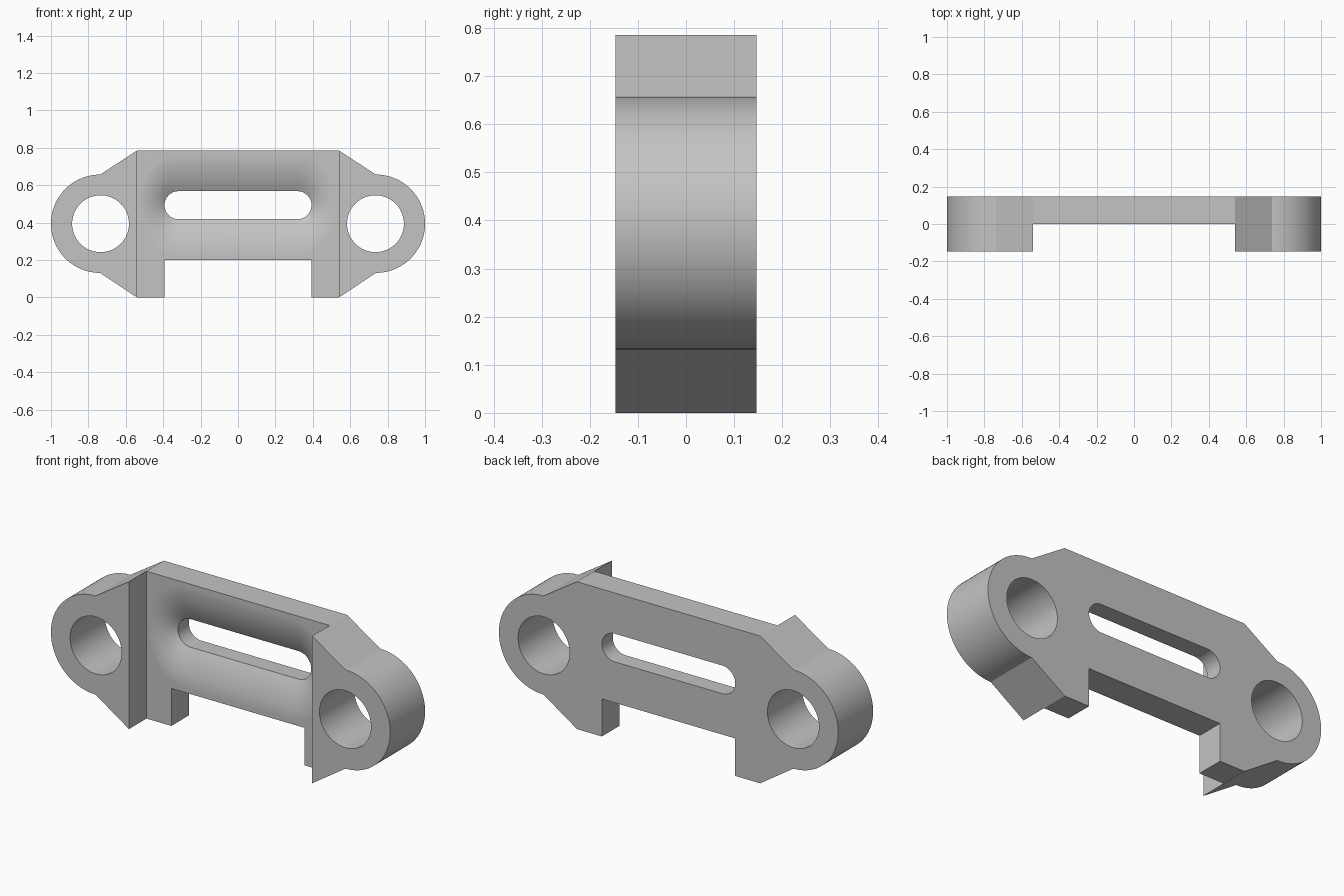
import bpy, bmesh
from math import cos, sin, pi, radians

if "Cube" in bpy.data.objects:
    bpy.data.objects.remove(bpy.data.objects["Cube"])

HALF_DEPTH = 0.147
HEIGHT = 0.785
SHOULDER = 0.54          # inner wall of each lug
LUG_X, LUG_Z, LUG_R = 0.737, 0.394, 0.263
SLOT_A, SLOT_R, SLOT_Z = 0.318, 0.075, 0.493

steel = bpy.data.materials.new("plain grey metal")
steel.use_nodes = True
grey = (0.55, 0.55, 0.55, 1)
steel.diffuse_color = grey
steel.node_tree.nodes["Principled BSDF"].inputs["Base Color"].default_value = grey


def loft(name, rings):
    """Solid through matching rings, each a pair (depth y, list of (x, z))."""
    bm = bmesh.new()
    loops = [[bm.verts.new((x, y, z)) for x, z in pts] for y, pts in rings]
    n = len(loops[0])
    for a, b in zip(loops, loops[1:]):
        for i in range(n):
            j = (i + 1) % n
            bm.faces.new((a[i], a[j], b[j], b[i]))
    bm.faces.new(loops[0])
    bm.faces.new(loops[-1])
    bmesh.ops.recalc_face_normals(bm, faces=bm.faces)
    mesh = bpy.data.meshes.new(name)
    bm.to_mesh(mesh)
    bm.free()
    obj = bpy.data.objects.new(name, mesh)
    mesh.materials.append(steel)
    bpy.context.collection.objects.link(obj)
    return obj


def prism(name, pts, y0, y1):
    return loft(name, [(y0, pts), (y1, pts)])


def arc(cx, cz, rx, rz, start, end, steps):
    angles = [radians(start + (end - start) * i / steps) for i in range(steps + 1)]
    return [(cx + rx * cos(a), cz + rz * sin(a)) for a in angles]


def slot_ring(t):
    """Slot outline at t = 0, widening to the flared mouth at t = 1."""
    rx, rz = SLOT_R + 0.147 * t, SLOT_R + 0.205 * t
    return (arc(SLOT_A, SLOT_Z, rx, rz, -90, 90, 20)
            + arc(-SLOT_A, SLOT_Z, rx, rz, 90, 270, 20))


# Outline of the right half, mirrored for the left
half = ([(0.393, 0.2), (0.393, 0), (SHOULDER, 0)]
        + arc(LUG_X, LUG_Z, LUG_R, LUG_R, -90, 90, 48)
        + [(SHOULDER, HEIGHT)])
outline = half + [(-x, z) for x, z in reversed(half)]
body = prism("fairlead_body", outline, -HALF_DEPTH, HALF_DEPTH)

# Cutters: front pocket, bolt bores, flared rope slot
cutters = [prism("pocket_cutter",
                 [(-SHOULDER, -1), (SHOULDER, -1), (SHOULDER, 1), (-SHOULDER, 1)],
                 -1, 0)]
for side in (-1, 1):
    bore = arc(side * 0.735, LUG_Z, 0.152, 0.152, 0, 360, 64)[:-1]
    cutters.append(prism("bore_cutter", bore, -1, 1))
steps = 10
flare = [(-0.05, slot_ring(1))]
for i in range(steps, -1, -1):
    t = i / steps
    flare.append((0.056 * (1 - t) ** 2 - 0.0005, slot_ring(t)))
flare.append((1, slot_ring(0)))
cutters.append(loft("slot_cutter", flare))

bpy.ops.object.select_all(action='DESELECT')
bpy.context.view_layer.objects.active = body
body.select_set(True)
for cutter in cutters:
    mod = body.modifiers.new("cut", 'BOOLEAN')
    mod.operation = 'DIFFERENCE'
    mod.solver = 'EXACT'
    mod.object = cutter
    bpy.ops.object.modifier_apply(modifier=mod.name)
    bpy.data.objects.remove(cutter)

bpy.ops.object.shade_smooth_by_angle(angle=radians(25))
